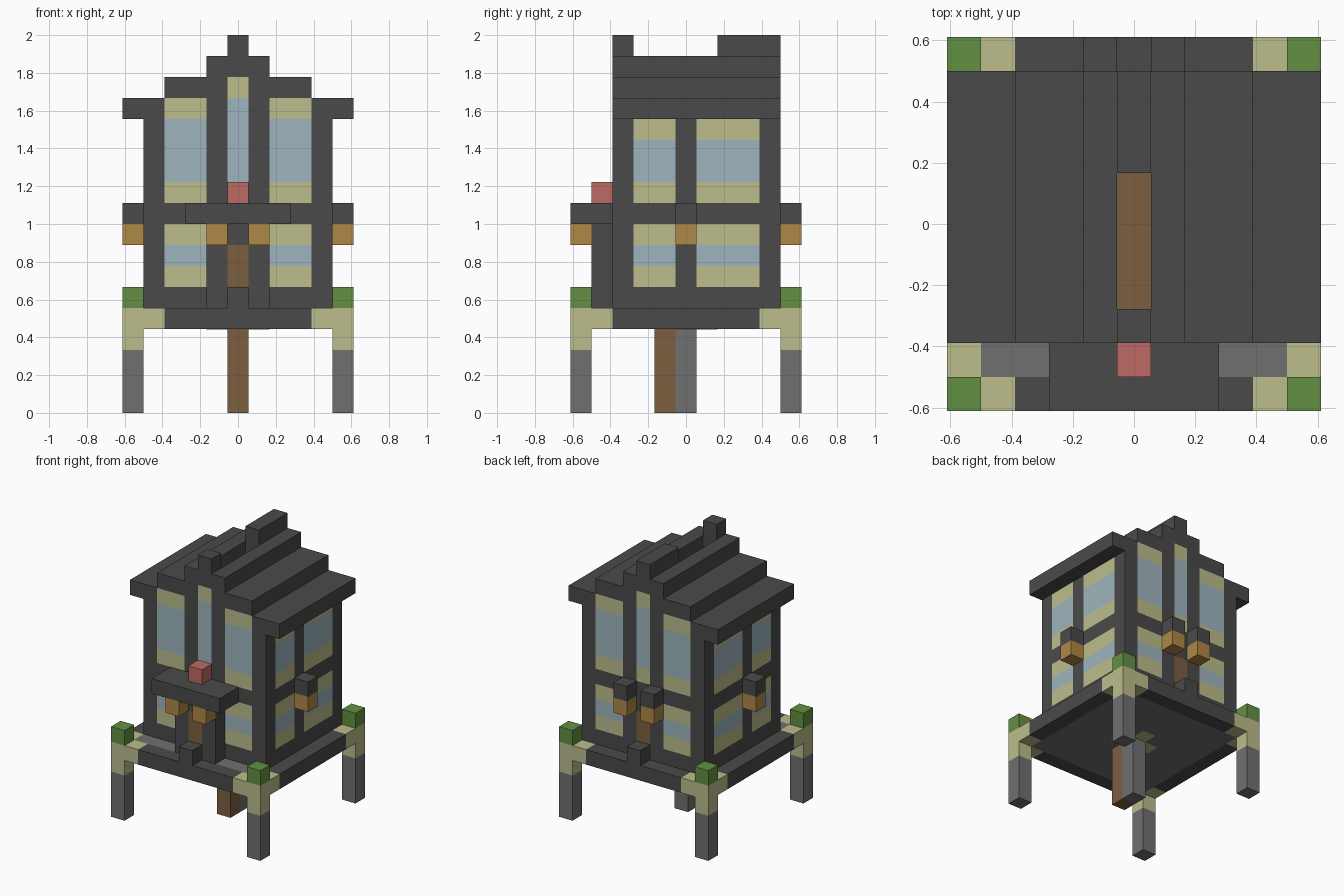
import bpy
import bmesh
from mathutils import Vector

U = 2 / 18  # size of one block

if "Cube" in bpy.data.objects:
    bpy.data.objects.remove(bpy.data.objects["Cube"])


def make_material(name, rgb):
    linear = [((c / 255 + 0.055) / 1.055) ** 2.4 for c in rgb] + [1]
    mat = bpy.data.materials.new(name)
    mat.use_nodes = True
    mat.diffuse_color = linear
    mat.node_tree.nodes["Principled BSDF"].inputs["Base Color"].default_value = linear
    return mat


dark = make_material("dark_timber", (74, 74, 74))
grey = make_material("grey_stone", (112, 112, 112))
pale = make_material("pale_trim", (188, 188, 140))
blue = make_material("blue_glass", (157, 181, 189))
red = make_material("red_flower", (190, 106, 98))
orange = make_material("orange_lantern", (176, 136, 70))
brown = make_material("brown_wood", (124, 95, 64))
green = make_material("green_leaf", (98, 144, 66))


def blocks(name, mat, cells):
    """One object made of boxes; each box is inclusive block ranges on x, y, z."""
    bm = bmesh.new()
    for ranges in cells:
        spans = [r if isinstance(r, tuple) else (r, r) for r in ranges]
        lo = Vector([min(s) for s in spans])
        hi = Vector([max(s) for s in spans])
        made = bmesh.ops.create_cube(bm, size=1)
        for v in made["verts"]:
            for i in range(3):
                base = 0.5 if i == 2 else 0
                mid = (lo[i] + hi[i]) / 2 + base
                v.co[i] = (mid + v.co[i] * (hi[i] - lo[i] + 1)) * U
    mesh = bpy.data.meshes.new(name)
    bm.to_mesh(mesh)
    bm.free()
    mesh.materials.append(mat)
    obj = bpy.data.objects.new(name, mesh)
    bpy.context.collection.objects.link(obj)
    return obj


def flip(r):
    return (-r[1], -r[0]) if isinstance(r, tuple) else -r


def mirror(cells):
    """Repeat boxes on the other side of x = 0."""
    return cells + [(flip(x), y, z) for x, y, z in cells]


FRONT, BACK = -3, 4
DEPTH = (FRONT, BACK)
ENDS = [("front", FRONT), ("back", BACK)]

# Corner legs, brackets and plants
corners = [(x, y) for x in (-5, 5) for y in (-5, 5)]
blocks("legs", grey, [(x, y, (0, 2)) for x, y in corners])
brackets = []
for x, y in corners:
    sx, sy = x // 5, y // 5
    brackets += [(x, y, (3, 4)), (x - sx, y, 4), (x, y - sy, 4)]
blocks("corner_brackets", pale, brackets)
blocks("corner_plants", green, [(x, y, 5) for x, y in corners])

# Centre posts and platform
blocks("centre_post_stone", grey, [(0, 0, (0, 3))])
blocks("centre_post_wood", brown, [(0, -1, (0, 3))])
blocks("platform_floor", grey, [((-4, 4), (-4, 4), 4)])
blocks("platform_edge", dark, mirror([(5, (-3, 3), 4)])
       + [((-3, 3), y, 4) for y in (-5, 5)])
blocks("door_steps", dark, [(0, y, 5) for y in (-5, 5)])
collar = blocks("post_collar", pale, [(-1, 0, 4), (1, 0, 4), (0, 1, 4)])
for v in collar.data.vertices:  # thin plates below the floor
    v.co.z = 4 * U - (0.004 if v.co.z < 4.5 * U else 0)

# Corner posts of the house
blocks("corner_posts", dark, mirror([(4, y, (5, 13)) for _, y in ENDS]))

# Front and back walls
for side, y in ENDS:
    blocks(side + "_wall_frame", dark, mirror(
        [(1, y, (5, 15)), ((2, 3), y, 5), ((2, 3), y, 9)]) + [(0, y, (8, 9))])
    blocks(side + "_window_trim", pale, mirror(
        [((2, 3), y, z) for z in (6, 8, 10, 14)]) + [(0, y, z) for z in (10, 15)])
    blocks(side + "_window_glass", blue, mirror(
        [((2, 3), y, 7), ((2, 3), y, (11, 13))]) + [(0, y, (11, 14))])
    blocks(side + "_door", brown, [(0, y, (5, 7))])

# Side walls
bays = [(-2, -1), (1, 3)]
blocks("side_wall_frame", dark, mirror(
    [(4, 0, (5, 13))] + [(4, bay, z) for bay in bays for z in (5, 9)]))
blocks("side_window_trim", pale, mirror(
    [(4, bay, z) for bay in bays for z in (6, 8, 10, 13)]))
blocks("side_window_glass", blue, mirror(
    [(4, bay, z) for bay in bays for z in (7, (11, 12))]))
blocks("upper_floor", brown, [((-3, 3), (-2, 3), 9)])

# Stepped roof with an open slot along the ridge
blocks("roof_steps", dark, mirror(
    [((4, 5), DEPTH, 14), ((2, 3), DEPTH, 15), (1, DEPTH, 16)]))
blocks("roof_ridge", dark, [(0, FRONT, (16, 17)), (0, (2, BACK), (16, 17))])

# Porch
blocks("porch_frame", dark, mirror([(1, -4, (5, 8))]) + [(0, -4, 8)])
blocks("porch_door", brown, [(0, -4, (5, 7))])
blocks("porch_canopy", dark, [((-2, 2), (-5, -4), 9)])
blocks("porch_flower", red, [(0, -4, 10)])

# Lanterns
side_and_back = mirror([(5, 0, 8), (1, 5, 8)])
blocks("lanterns", orange, side_and_back + mirror([(1, -5, 8)]))
blocks("lantern_caps", dark, [(x, y, 9) for x, y, z in side_and_back])
